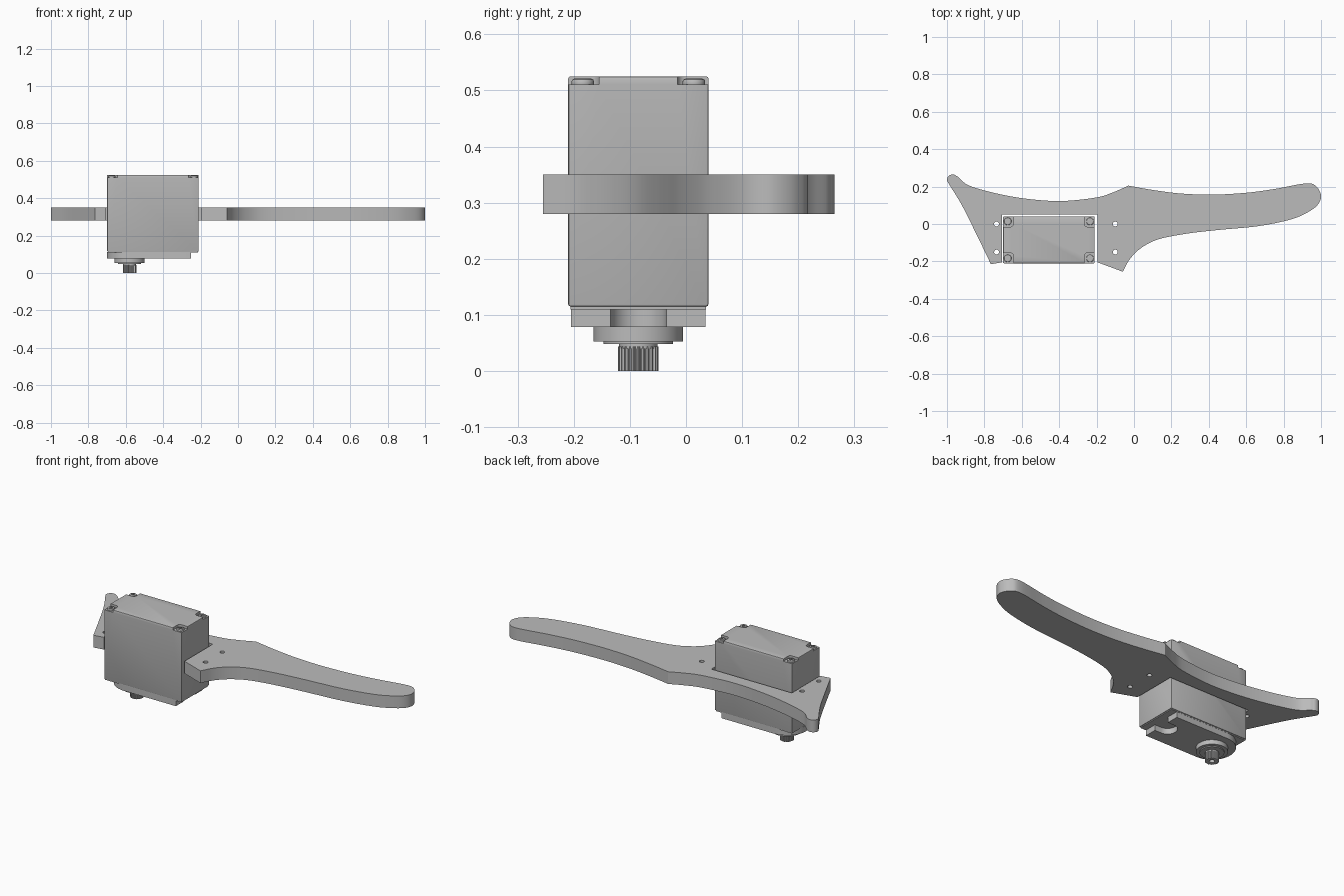
import bpy, bmesh, math
from mathutils import Vector

if "Cube" in bpy.data.objects:
    bpy.data.objects.remove(bpy.data.objects["Cube"])

grey = bpy.data.materials.new("plain grey")
grey.use_nodes = True
grey.diffuse_color = (0.5, 0.5, 0.5, 1)
grey.node_tree.nodes["Principled BSDF"].inputs["Base Color"].default_value = (0.5, 0.5, 0.5, 1)


def prism(name, outline, z0, z1):
    """Extrude a closed outline from z0 to z1."""
    bm = bmesh.new()
    face = bm.faces.new([bm.verts.new((p[0], p[1], z0)) for p in outline])
    top = bmesh.ops.extrude_face_region(bm, geom=[face])["geom"]
    bmesh.ops.translate(bm, vec=(0, 0, z1 - z0),
                        verts=[v for v in top if isinstance(v, bmesh.types.BMVert)])
    bmesh.ops.recalc_face_normals(bm, faces=bm.faces)
    mesh = bpy.data.meshes.new(name)
    bm.to_mesh(mesh)
    bm.free()
    mesh.materials.append(grey)
    ob = bpy.data.objects.new(name, mesh)
    bpy.context.collection.objects.link(ob)
    return ob


def arc(x, y, r, a0, a1, n=16):
    angles = [math.radians(a0 + (a1 - a0) * i / n) for i in range(n + 1)]
    return [(x + r * math.cos(a), y + r * math.sin(a)) for a in angles]


def circle(x, y, r, n=32):
    return arc(x, y, r, 0, 360, n)[:-1]


def box(x0, x1, y0, y1):
    return [(x0, y0), (x1, y0), (x1, y1), (x0, y1)]


def smooth_path(points, steps=8):
    """Catmull-Rom curve through the points."""
    p = [Vector(q) for q in points]
    p = [2 * p[0] - p[1]] + p + [2 * p[-1] - p[-2]]
    out = []
    for a, b, c, d in zip(p, p[1:], p[2:], p[3:]):
        for i in range(steps):
            t = i / steps
            out.append((2 * b + (c - a) * t + (2 * a - 5 * b + 4 * c - d) * t ** 2
                        + (3 * b - a - 3 * c + d) * t ** 3) / 2)
    return out + [p[-2]]


def activate(ob):
    bpy.ops.object.select_all(action="DESELECT")
    ob.select_set(True)
    bpy.context.view_layer.objects.active = ob


def cut(ob, cutters):
    activate(ob)
    for c in cutters:
        mod = ob.modifiers.new("cut", "BOOLEAN")
        mod.operation, mod.solver, mod.object = "DIFFERENCE", "EXACT", c
        bpy.ops.object.modifier_apply(modifier=mod.name)
        bpy.data.objects.remove(c)


def bevel(ob, width, segments=2):
    activate(ob)
    mod = ob.modifiers.new("bevel", "BEVEL")
    mod.width, mod.segments, mod.limit_method = width, segments, "ANGLE"
    bpy.ops.object.modifier_apply(modifier=mod.name)


def smooth(ob):
    activate(ob)
    bpy.ops.object.shade_smooth_by_angle(angle=math.radians(30))


# Curved arm plate with an open slot for the motor
back_short = smooth_path([(-0.945, 0.255), (-0.88, 0.205), (-0.72, 0.16), (-0.55, 0.132),
                          (-0.38, 0.123), (-0.2, 0.142), (-0.11, 0.17), (-0.03, 0.205)])
back_long = smooth_path([(-0.03, 0.205), (0.1, 0.182), (0.25, 0.163), (0.42, 0.157),
                         (0.6, 0.167), (0.75, 0.187), (0.92, 0.217), (0.975, 0.2),
                         (1.0, 0.15), (0.98, 0.1), (0.92, 0.058), (0.83, 0.022),
                         (0.66, -0.012), (0.45, -0.032), (0.28, -0.052), (0.13, -0.082),
                         (0.04, -0.127), (-0.02, -0.185), (-0.06, -0.255)])
slot = [(-0.195, -0.205), (-0.195, 0.05), (-0.705, 0.05), (-0.705, -0.205)]
front_short = smooth_path([(-0.765, -0.215), (-0.84, -0.06), (-0.92, 0.1), (-0.997, 0.226)])
tip = arc(-0.97, 0.235, 0.03, 180, 45, 12)
plate = prism("arm_plate", back_short + back_long[1:] + slot + front_short + tip, 0.28, 0.35)
cut(plate, [prism("hole_cutter", circle(x, y, 0.013, 24), 0.2, 0.4)
            for x in (-0.735, -0.1) for y in (0, -0.15)])
smooth(plate)

# Motor case with a recess at each top corner
X0, X1, Y0, Y1 = -0.7, -0.21, -0.21, 0.04
MX, MY = (X0 + X1) / 2, (Y0 + Y1) / 2
case = prism("motor_case", box(X0, X1, Y0, Y1), 0.115, 0.525)
bevel(case, 0.004)
recesses = []
for sx in (-1, 1):
    for sy in (-1, 1):
        inner = [(0.3, 0.2)] + [(0.3, 0.07)] + arc(0.205, 0.085, 0.015, 270, 180, 6) + [(0.19, 0.2)]
        recesses.append(prism("recess_cutter",
                              [(MX + sx * x, MY + sy * y) for x, y in inner], 0.511, 0.6))
cut(case, recesses)
smooth(case)

# Cross-head screws in the recesses
for sx in (-1, 1):
    for sy in (-1, 1):
        x, y = MX + sx * 0.22, MY + sy * 0.099
        screw = prism("case_screw", circle(x, y, 0.02, 24), 0.505, 0.521)
        bevel(screw, 0.005)
        cut(screw, [prism("slot_cutter", box(x - a, x + a, y - b, y + b), 0.515, 0.6)
                    for a, b in ((0.013, 0.003), (0.003, 0.013))])
        smooth(screw)

# Bottom cover: round at the shaft end, notched at the other
SX, SY = -0.58, -0.085
cover_outline = (arc(SX, SY, 0.12, 90, 270, 32)
                 + [(-0.25, SY - 0.12), (-0.25, SY - 0.05)]
                 + arc(-0.29, SY, 0.05, 270, 90, 16)
                 + [(-0.25, SY + 0.05), (-0.25, SY + 0.12)])
smooth(prism("bottom_cover", cover_outline, 0.078, 0.111))
prism("case_seam", box(X0 + 0.004, X1 - 0.004, Y0 + 0.004, Y1 - 0.004), 0.11, 0.117)

# Output shaft: stepped collars and a splined end
for name, r, z0, z1 in (("shaft_boss", 0.08, 0.053, 0.08),
                        ("shaft_collar", 0.062, 0.048, 0.055),
                        ("shaft_neck", 0.034, 0.04, 0.05)):
    smooth(prism(name, circle(SX, SY, r, 48), z0, z1))
teeth = 25
spline = []
for i in range(teeth * 4):
    a = 2 * math.pi * i / (teeth * 4)
    r = 0.036 if i % 4 < 2 else 0.032
    spline.append((SX + r * math.cos(a), SY + r * math.sin(a)))
shaft = prism("splined_shaft", spline, 0, 0.044)
cut(shaft, [prism("bore_cutter", circle(SX, SY, 0.014, 24), -0.1, 0.03)])
